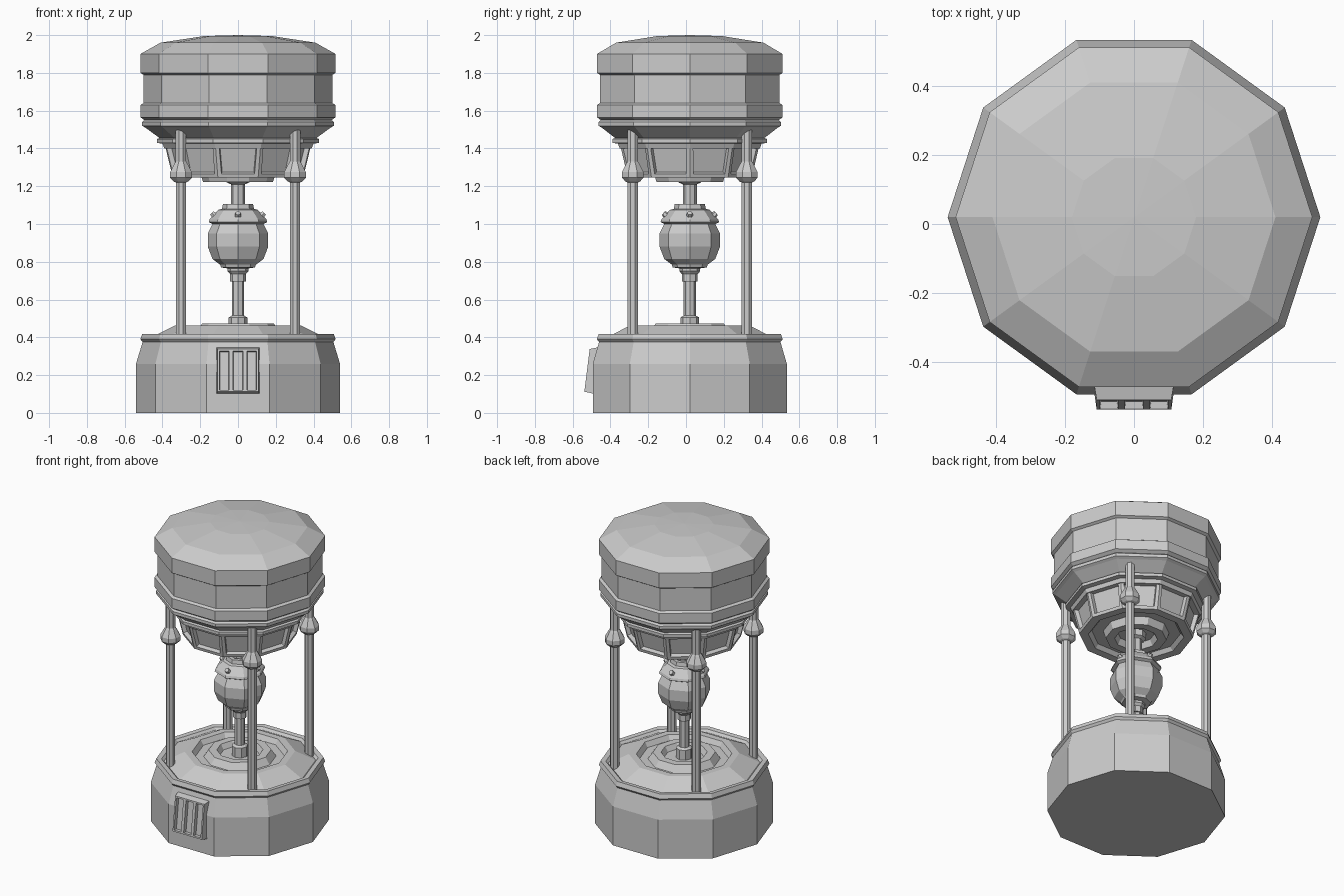
import bpy, bmesh
from math import sin, cos, pi, radians
from mathutils import Vector

if "Cube" in bpy.data.objects:
    bpy.data.objects.remove(bpy.data.objects["Cube"])

CY = 0.02  # the round body sits slightly behind the origin


def finish(bm, name):
    bmesh.ops.recalc_face_normals(bm, faces=bm.faces[:])
    mesh = bpy.data.meshes.new(name)
    bm.to_mesh(mesh)
    bm.free()
    obj = bpy.data.objects.new(name, mesh)
    bpy.context.collection.objects.link(obj)
    return obj


def lathe_mesh(profile, sides, x=0.0, y=CY, turn=0.0):
    """Spin an (r, z) profile into a faceted solid; r = 0 closes it on the axis."""
    bm = bmesh.new()
    rings = []
    for r, z in profile:
        if r == 0:
            rings.append([bm.verts.new((x, y, z))] * sides)
        else:
            rings.append([bm.verts.new((x + r * cos(turn + 2 * pi * i / sides),
                                        y + r * sin(turn + 2 * pi * i / sides), z))
                          for i in range(sides)])
    for a, b in zip(rings, rings[1:]):
        for i in range(sides):
            j = (i + 1) % sides
            corners = list(dict.fromkeys((a[i], a[j], b[j], b[i])))
            if len(corners) > 2:
                bm.faces.new(corners)
    bmesh.ops.recalc_face_normals(bm, faces=bm.faces[:])
    return bm


def lathe(name, profile, sides, **kw):
    return finish(lathe_mesh(profile, sides, **kw), name)


# Base drum with rim, sloping deck and stepped rings
lathe("base", [(0, 0), (0.54, 0), (0.54, 0.26), (0.505, 0.375), (0.517, 0.39),
               (0.507, 0.418), (0.475, 0.415), (0.46, 0.40), (0.335, 0.462),
               (0.29, 0.462), (0.27, 0.43), (0.22, 0.43), (0.19, 0.473),
               (0.14, 0.473), (0.12, 0.44), (0, 0.44)], 10)

# Upper housing with bands, domed lid and ridged underside
lathe("upper_housing", [(0, 1.40), (0.39, 1.40), (0.40, 1.425), (0.43, 1.43),
                        (0.43, 1.45), (0.415, 1.455), (0.49, 1.51), (0.508, 1.52),
                        (0.508, 1.54), (0.495, 1.55), (0.517, 1.565), (0.517, 1.63),
                        (0.50, 1.64), (0.50, 1.79), (0.517, 1.80), (0.517, 1.90),
                        (0.41, 1.96), (0.18, 1.995), (0, 2.0)], 10)

# Tapered basket with a recessed panel on every side
bm = lathe_mesh([(0, 1.26), (0.11, 1.26), (0.13, 1.222), (0.185, 1.222), (0.20, 1.27),
                 (0.27, 1.27), (0.29, 1.245), (0.345, 1.245), (0.39, 1.43), (0, 1.43)], 10)
panels = [f for f in bm.faces
          if abs(f.calc_center_median().z - 1.3375) < 0.01]
bmesh.ops.inset_individual(bm, faces=panels, thickness=0.028)
bmesh.ops.inset_individual(bm, faces=panels, thickness=0.006, depth=-0.025)
finish(bm, "panelled_basket")

# Central core: post, bulb and neck
lathe("lower_post", [(0, 0.43), (0.05, 0.43), (0.05, 0.505), (0.032, 0.515),
                     (0.032, 0.70), (0, 0.70)], 8)
lathe("core_bulb", [(0, 0.695), (0.042, 0.695), (0.042, 0.735), (0.055, 0.75),
                    (0.055, 0.765), (0.09, 0.77), (0.095, 0.785), (0.135, 0.815),
                    (0.16, 0.88), (0.16, 0.95), (0.135, 1.0), (0.155, 1.01),
                    (0.15, 1.025), (0.105, 1.075), (0.085, 1.08), (0.08, 1.105),
                    (0.055, 1.105), (0.05, 1.09), (0, 1.09)], 8)
lathe("upper_neck", [(0, 1.08), (0.037, 1.08), (0.037, 1.21), (0.06, 1.22),
                     (0.06, 1.27), (0, 1.27)], 8)

# Small bolts around the bulb shoulder
for i in range(4):
    out = Vector((cos(i * pi / 2), sin(i * pi / 2), 0))
    axis = (out + Vector((0, 0, 0.9))).normalized()
    bm = bmesh.new()
    bmesh.ops.create_cone(bm, cap_ends=True, segments=6, radius1=0.02,
                          radius2=0.014, depth=0.025)
    bmesh.ops.transform(bm, verts=bm.verts[:],
                        matrix=Vector((0, 0, 1)).rotation_difference(axis).to_matrix().to_4x4())
    bmesh.ops.translate(bm, verts=bm.verts[:], vec=out * 0.13 + Vector((0, CY, 1.05)))
    finish(bm, f"bulb_bolt_{i + 1}")

# Four support rods with collars
for i in range(4):
    a = radians(45 + 90 * i)
    lathe(f"support_rod_{i + 1}",
          [(0, 0.39), (0.029, 0.39), (0.029, 1.22), (0.042, 1.225), (0.062, 1.245),
           (0.062, 1.275), (0.037, 1.32), (0.03, 1.33), (0.03, 1.51), (0, 1.51)],
          8, x=0.427 * cos(a), y=CY + 0.427 * sin(a), turn=pi / 8)

# Leaning front vent with three recessed slots
bm = bmesh.new()
xs = (-1, -0.34, 0.34, 1)
front_top = [bm.verts.new((0.108 * t, -0.51, 0.338)) for t in xs]
front_bottom = [bm.verts.new((0.108 * t, -0.538, 0.112)) for t in xs]
back_top = [bm.verts.new((0.118 * t, -0.45, 0.35)) for t in xs]
back_bottom = [bm.verts.new((0.118 * t, -0.47, 0.098)) for t in xs]
loop = [front_top, front_bottom, back_bottom, back_top]
slots = []
for k in range(4):
    a, b = loop[k], loop[(k + 1) % 4]
    for i in range(3):
        f = bm.faces.new((a[i], b[i], b[i + 1], a[i + 1]))
        if k == 0:
            slots.append(f)
bm.faces.new([row[0] for row in loop])
bm.faces.new([row[3] for row in loop])
bmesh.ops.recalc_face_normals(bm, faces=bm.faces[:])
bmesh.ops.inset_individual(bm, faces=slots, thickness=0.014)
bmesh.ops.inset_individual(bm, faces=slots, thickness=0.004, depth=-0.022)
finish(bm, "front_vent")
